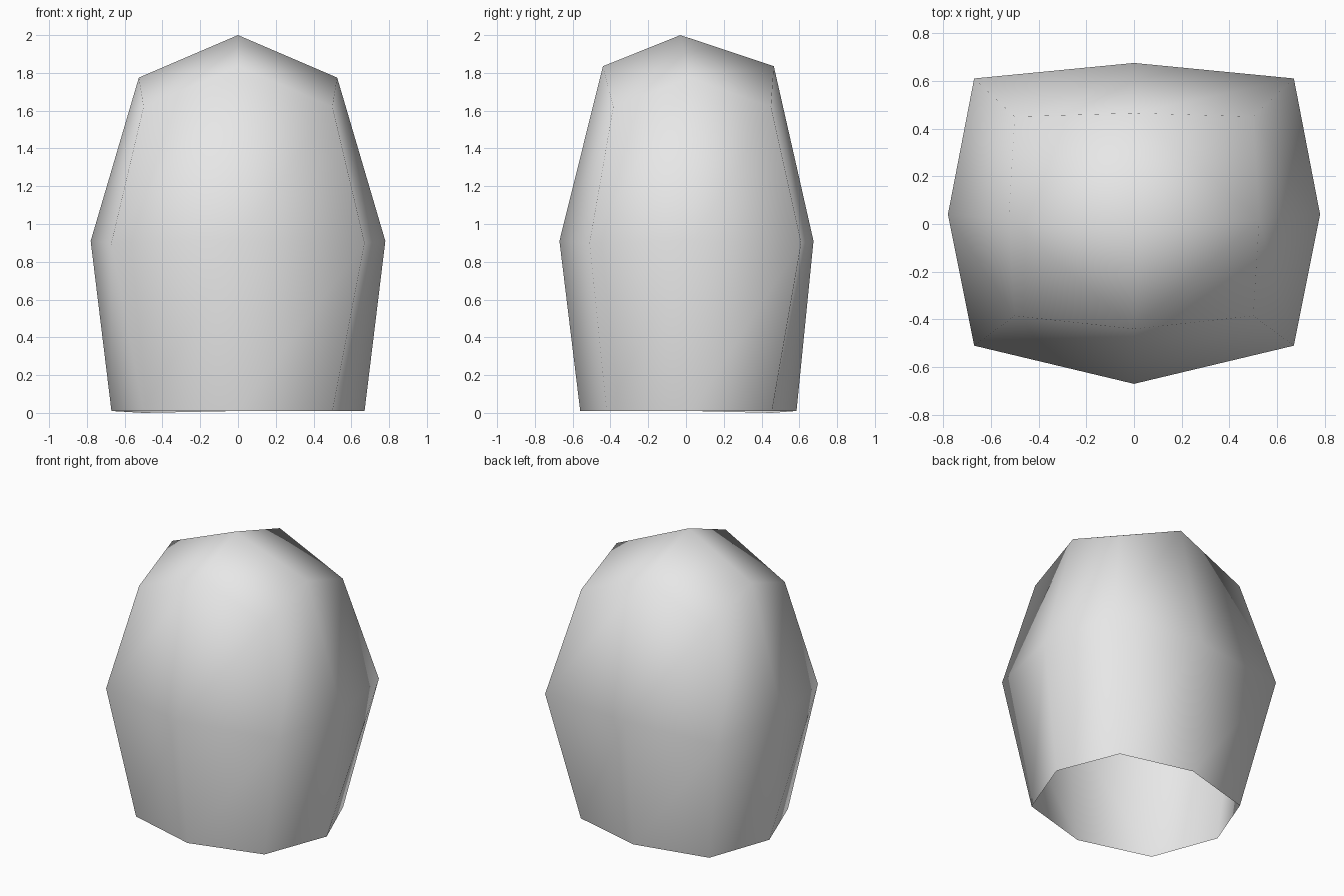
import bpy
import bmesh

cube = bpy.data.objects.get("Cube")
if cube:
    bpy.data.objects.remove(cube, do_unlink=True)

# One plain grey
grey = bpy.data.materials.new("plain grey")
grey.use_nodes = True
colour = (0.8, 0.8, 0.8, 1)
grey.diffuse_color = colour
grey.node_tree.nodes["Principled BSDF"].inputs["Base Color"].default_value = colour

bm = bmesh.new()


def ring(front, front_corner, side, back_corner, back):
    """Eight points; the (x, y, z) points given on +x are mirrored to -x."""
    half = [front_corner, side, back_corner]
    mirrored = [(-x, y, z) for x, y, z in reversed(half)]
    return [bm.verts.new(p) for p in [front, *half, back, *mirrored]]


# Open rim, widest belt and shoulder
rim = ring((0, -0.56, 0.01), (0.50, -0.42, 0.01), (0.67, 0.03, 0.01),
           (0.50, 0.455, 0.01), (0, 0.585, 0.01))
belt = ring((0, -0.67, 0.91), (0.67, -0.51, 0.90), (0.78, 0.04, 0.91),
            (0.67, 0.61, 0.90), (0, 0.675, 0.91))
shoulder = ring((0, -0.44, 1.835), (0.50, -0.385, 1.62), (0.525, 0.02, 1.775),
                (0.50, 0.45, 1.62), (0, 0.465, 1.835))
apex = bm.verts.new((0, -0.03, 2.0))
rim[5].co.z = 0  # one rim corner dips to the ground

# Walls between the rings
for low, high in ((rim, belt), (belt, shoulder)):
    for i in range(8):
        j = (i + 1) % 8
        bm.faces.new((low[i], low[j], high[j], high[i]))

# Four crown faces meeting at the apex
for i in range(0, 8, 2):
    bm.faces.new((shoulder[i], shoulder[i + 1], shoulder[(i + 2) % 8], apex))

for face in bm.faces:
    face.smooth = True

mesh = bpy.data.meshes.new("rounded_shell")
bm.to_mesh(mesh)
bm.free()
mesh.materials.append(grey)
shell = bpy.data.objects.new("rounded_shell", mesh)
bpy.context.collection.objects.link(shell)
